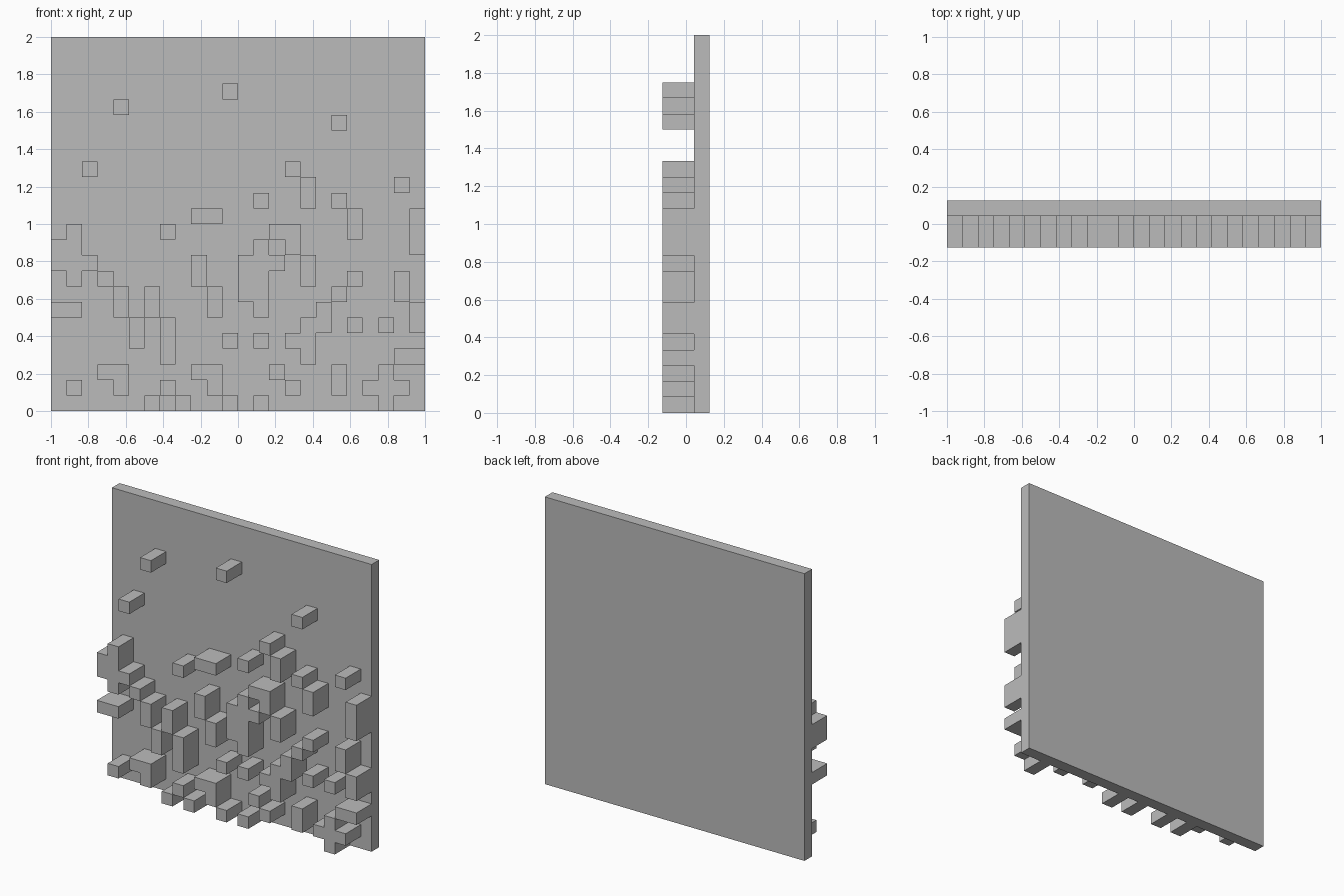
import bpy
import bmesh

if "Cube" in bpy.data.objects:
    bpy.data.objects.remove(bpy.data.objects["Cube"])

CELL = 2 / 24                      # the panel is a 24 x 24 grid
Y_FRONT, Y_WALL, Y_BACK = -1.5 * CELL, 0.5 * CELL, 1.5 * CELL

grey = bpy.data.materials.new("stone_grey")
grey.diffuse_color = (0.5, 0.5, 0.5, 1)
grey.use_nodes = True
grey.node_tree.nodes["Principled BSDF"].inputs["Base Color"].default_value = grey.diffuse_color


def add_object(name, bm):
    mesh = bpy.data.meshes.new(name)
    bm.to_mesh(mesh)
    bm.free()
    mesh.materials.append(grey)
    obj = bpy.data.objects.new(name, mesh)
    bpy.context.collection.objects.link(obj)


# Flat wall panel
bm = bmesh.new()
bmesh.ops.create_cube(bm, size=1)
bmesh.ops.scale(bm, vec=(2, Y_BACK - Y_WALL, 2), verts=bm.verts)
bmesh.ops.translate(bm, vec=(0, (Y_BACK + Y_WALL) / 2, 1), verts=bm.verts)
add_object("wall_panel", bm)

# Raised blocks: row from the bottom -> columns from the left
ROWS = {
    20: [11],
    19: [4],
    18: [18],
    15: [2, 15],
    14: [16, 22],
    13: [13, 16, 18],
    12: [9, 10, 19, 23],
    11: [1, 7, 14, 15, 19, 23],
    10: [0, 1, 13, 15, 23],
    9: [0, 1, 2, 9, 12, 13, 14, 16],
    8: [1, 3, 9, 12, 13, 16, 19, 22],
    7: [4, 6, 10, 12, 13, 18, 22],
    6: [0, 1, 4, 6, 10, 13, 17, 23],
    5: [5, 7, 16, 17, 19, 21, 23],
    4: [5, 7, 11, 13, 15, 16],
    3: [7, 16, 22, 23],
    2: [3, 4, 9, 10, 14, 18, 21],
    1: [1, 4, 7, 10, 15, 18, 20, 21, 22],
    0: [6, 8, 11, 13, 21],
}
cells = {(c, r) for r, cols in ROWS.items() for c in cols}

bm = bmesh.new()


def quad(points):
    bm.faces.new([bm.verts.new((-1 + c * CELL, y, r * CELL)) for c, r, y in points])


# Each cell gets a front face, and a side wherever it has no neighbour
for c, r in sorted(cells):
    corners = [(c, r), (c + 1, r), (c + 1, r + 1), (c, r + 1)]
    quad([(*p, Y_FRONT) for p in corners])
    for i, (dc, dr) in enumerate([(0, -1), (1, 0), (0, 1), (-1, 0)]):
        if (c + dc, r + dr) not in cells:
            p, q = corners[i], corners[(i + 1) % 4]
            quad([(*q, Y_FRONT), (*p, Y_FRONT), (*p, Y_WALL), (*q, Y_WALL)])

# Join neighbouring cells into clean flat faces
bmesh.ops.remove_doubles(bm, verts=bm.verts, dist=0.001)
bmesh.ops.dissolve_limit(bm, angle_limit=0.01, verts=bm.verts, edges=bm.edges)
add_object("raised_blocks", bm)
